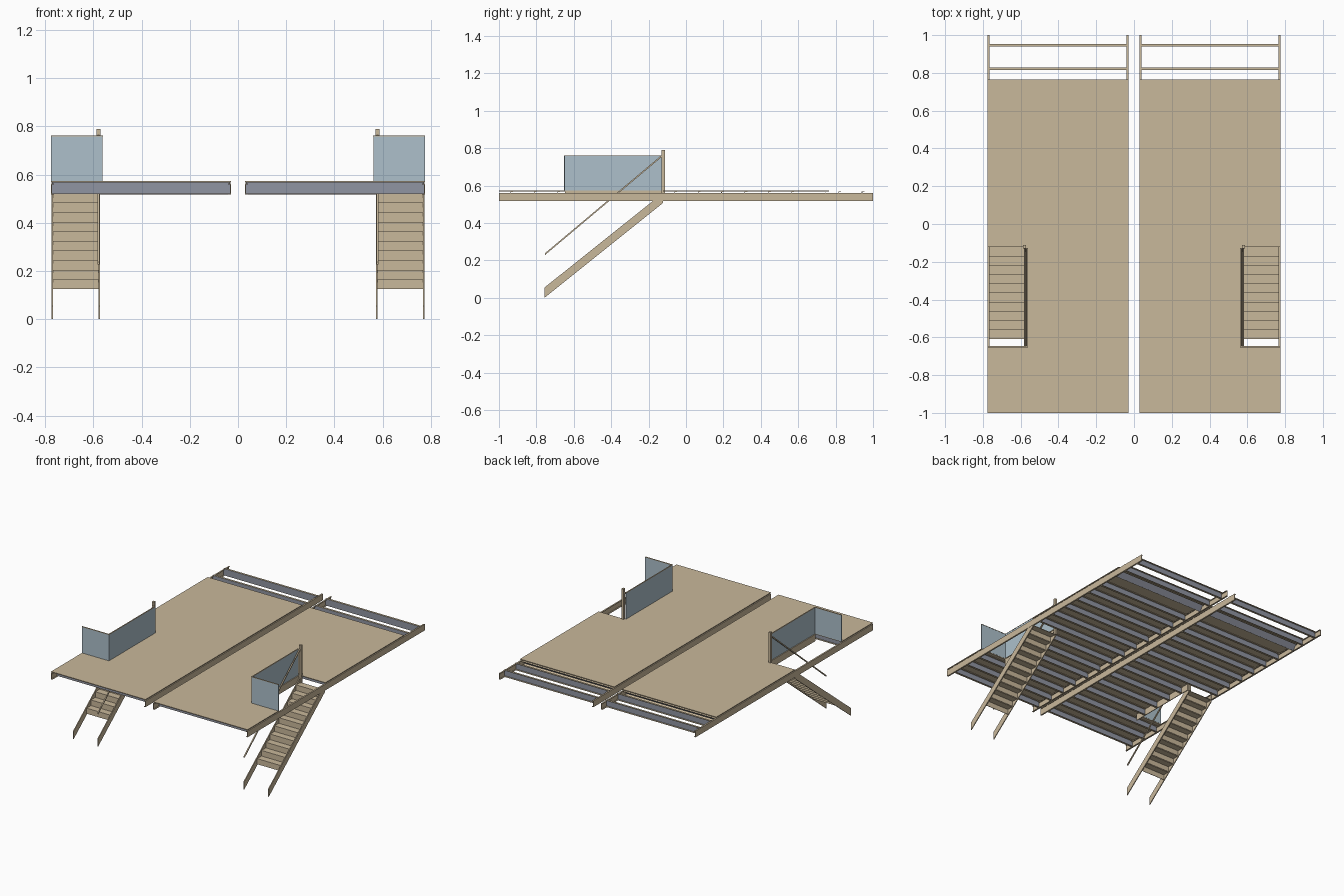
import bpy, bmesh, math
from mathutils import Vector, Matrix

if "Cube" in bpy.data.objects:
    bpy.data.objects.remove(bpy.data.objects["Cube"])


def material(name, rgb):
    m = bpy.data.materials.new(name)
    m.diffuse_color = (*rgb, 1)
    m.use_nodes = True
    m.node_tree.nodes["Principled BSDF"].inputs["Base Color"].default_value = m.diffuse_color
    return m


TAN = material("tan", (0.584, 0.479, 0.328))
GLASS = material("pale blue panel", (0.418, 0.527, 0.597))
STEEL = material("grey blue steel", (0.28, 0.30, 0.36))


def finish(name, bm, mat, side):
    # Every part is modelled on +x and mirrored for the left platform
    if side < 0:
        bmesh.ops.scale(bm, vec=(-1, 1, 1), verts=bm.verts)
    bmesh.ops.recalc_face_normals(bm, faces=bm.faces)
    mesh = bpy.data.meshes.new(name)
    bm.to_mesh(mesh)
    bm.free()
    mesh.materials.append(mat)
    ob = bpy.data.objects.new(name, mesh)
    bpy.context.collection.objects.link(ob)
    return ob


def add_box(bm, x, y, z, pivot_rot=None):
    c = Vector(((x[0] + x[1]) / 2, (y[0] + y[1]) / 2, (z[0] + z[1]) / 2))
    s = Matrix.Diagonal((x[1] - x[0], y[1] - y[0], z[1] - z[0], 1))
    m = Matrix.Translation(c) @ s
    if pivot_rot:
        pivot, ang = pivot_rot
        m = Matrix.Translation(pivot) @ Matrix.Rotation(ang, 4, 'X') @ Matrix.Translation(-pivot) @ m
    bmesh.ops.create_cube(bm, size=1, matrix=m)


def boxes(name, items, mat, side):
    bm = bmesh.new()
    for it in items:
        add_box(bm, *it)
    return finish(name, bm, mat, side)


def prism(name, outline, x0, x1, mat, side):
    # Extrude a (y, z) outline along x
    bm = bmesh.new()
    f = bm.faces.new([bm.verts.new((x0, y, z)) for y, z in outline])
    r = bmesh.ops.extrude_face_region(bm, geom=[f])
    bmesh.ops.translate(bm, vec=(x1 - x0, 0, 0),
                        verts=[v for v in r["geom"] if isinstance(v, bmesh.types.BMVert)])
    return finish(name, bm, mat, side)


XI, XO = 0.030, 0.775          # inner and outer platform edges
HX, HY0, HY1 = 0.573, -0.648, -0.122   # stair opening

for side, tag in ((1, "right"), (-1, "left")):
    # Deck boards around the stair opening
    prof = [(XI, -1), (XO, -1), (XO, HY0), (HX, HY0), (HX, HY1), (XO, HY1), (XO, 0.765), (XI, 0.765)]
    bm = bmesh.new()
    f = bm.faces.new([bm.verts.new((x, y, 0.568)) for x, y in prof])
    r = bmesh.ops.extrude_face_region(bm, geom=[f])
    bmesh.ops.translate(bm, vec=(0, 0, 0.005),
                        verts=[v for v in r["geom"] if isinstance(v, bmesh.types.BMVert)])
    finish(f"deck_{tag}", bm, TAN, side)

    # Channel side beams, open towards the platform
    for nm, edge, d in (("inner", XI, 1), ("outer", XO, -1)):
        web = sorted((edge, edge + d * 0.003))
        fl = sorted((edge, edge + d * 0.011))
        boxes(f"{nm}_beam_{tag}", [(web, (-1, 1), (0.518, 0.562)),
                                   (fl, (-1, 1), (0.518, 0.521)),
                                   (fl, (-1, 1), (0.559, 0.562))], TAN, side)

    # Cross joists: grey webs with tan flanges, one of them tilted
    webs, flanges = [], []
    for i in range(16):
        y = -0.937 + i * 0.1252
        x1 = HX - 0.006 if HY0 < y < HY1 else XO - 0.004
        x = (XI + 0.004, x1)
        tilt = None
        if i == 13:
            y = 0.732
            tilt = (Vector((0, y, 0.543)), math.radians(-38))
        webs.append((x, (y - 0.0015, y + 0.0015), (0.522, 0.567), tilt))
        for z in ((0.520, 0.5225), (0.5655, 0.568)):
            flanges.append((x, (y - 0.0015, y + 0.013), z, tilt))
    boxes(f"joist_webs_{tag}", webs, STEEL, side)
    boxes(f"joist_flanges_{tag}", flanges, TAN, side)

    # Front edge web and trimmer beside the stair opening
    boxes(f"opening_trimmer_{tag}", [((HX - 0.008, HX - 0.003), (HY0, HY1), (0.522, 0.568))], TAN, side)

    # Stair stringers
    line = [(-0.757, 0.0), (-0.757, 0.055), (-0.122, 0.562), (-0.122, 0.508)]
    prism(f"inner_stringer_{tag}", line, 0.573, 0.579, TAN, side)
    prism(f"outer_stringer_{tag}", line, 0.767, 0.773, TAN, side)

    # Treads and risers
    steps = []
    for i in range(10):
        y, z = -0.61 + i * 0.0488, 0.125 + i * 0.0398
        steps.append(((0.578, 0.768), (y, y + 0.0488), (z + 0.0368, z + 0.0398)))
        steps.append(((0.578, 0.768), (y, y + 0.003), (z, z + 0.0398)))
    boxes(f"stair_steps_{tag}", steps, TAN, side)

    # Newel post and sloping handrail
    boxes(f"newel_post_{tag}", [((0.571, 0.588), (-0.13, -0.112), (0.518, 0.79))], TAN, side)
    prism(f"handrail_{tag}", [(-0.755, 0.228), (-0.755, 0.238), (-0.128, 0.765), (-0.128, 0.755)],
          0.574, 0.582, TAN, side)

    # Guard panels with tan top caps
    boxes(f"guard_panels_{tag}", [((0.562, 0.567), (-0.652, -0.128), (0.573, 0.758)),
                                  ((0.567, 0.775), (-0.652, -0.647), (0.573, 0.758))], GLASS, side)
    boxes(f"guard_caps_{tag}", [((0.561, 0.568), (-0.653, -0.128), (0.758, 0.762)),
                                ((0.568, 0.775), (-0.653, -0.646), (0.758, 0.762))], TAN, side)
